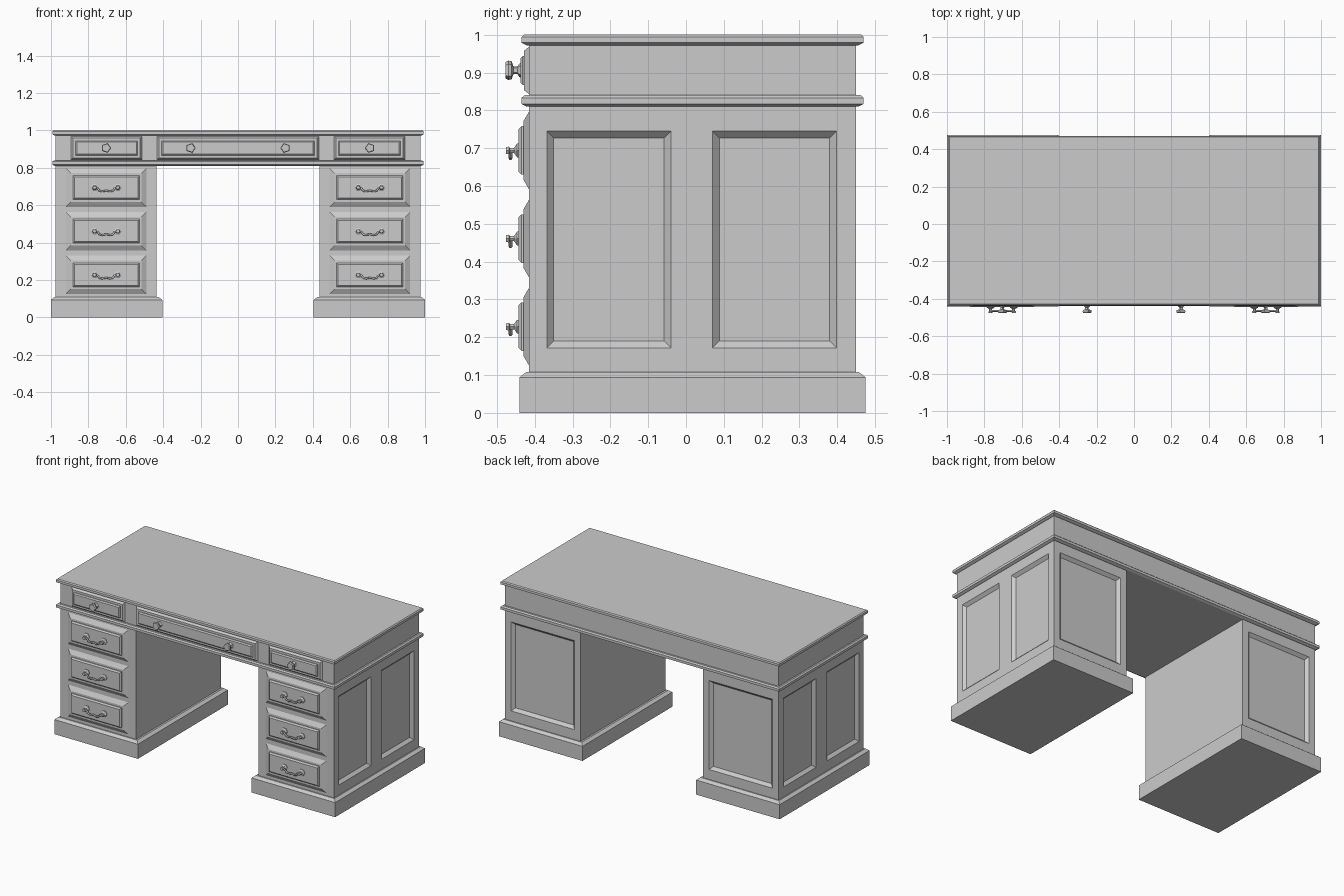
import bpy, bmesh, math
from mathutils import Vector

cube = bpy.data.objects.get("Cube")
if cube:
    bpy.data.objects.remove(cube, do_unlink=True)

grey = bpy.data.materials.new("plain grey")
grey.use_nodes = True
colour = (0.6, 0.6, 0.6, 1)
grey.diffuse_color = colour
grey.node_tree.nodes["Principled BSDF"].inputs["Base Color"].default_value = colour


def add_object(name, data, mirror=False):
    obj = bpy.data.objects.new(name, data)
    data.materials.append(grey)
    bpy.context.collection.objects.link(obj)
    if mirror:
        obj.modifiers.new("Mirror", "MIRROR").use_axis = (True, False, False)
    return obj


def finish(name, bm, mirror):
    bmesh.ops.recalc_face_normals(bm, faces=bm.faces)
    mesh = bpy.data.meshes.new(name)
    bm.to_mesh(mesh)
    bm.free()
    return add_object(name, mesh, mirror)


def loft(name, rings, mirror=False):
    """Join matching rings of points into a closed solid."""
    bm = bmesh.new()
    loops = [[bm.verts.new(p) for p in ring] for ring in rings]
    n = len(loops[0])
    for a, b in zip(loops, loops[1:]):
        for i in range(n):
            j = (i + 1) % n
            bm.faces.new((a[i], a[j], b[j], b[i]))
    bm.faces.new(loops[0])
    bm.faces.new(loops[-1])
    return finish(name, bm, mirror)


def rect(u0, u1, v0, v1, inset):
    u0, u1, v0, v1 = u0 + inset, u1 - inset, v0 + inset, v1 - inset
    return [(u0, v0), (u1, v0), (u1, v1), (u0, v1)]


def slab(name, bounds, levels, mirror=False):
    """Horizontal slab; levels are (inset, z)."""
    return loft(name, [[(u, v, z) for u, v in rect(*bounds, i)] for i, z in levels], mirror)


def front_panel(name, bounds, levels, mirror=False):
    """Moulded panel facing the front; levels are (inset, y)."""
    return loft(name, [[(u, y, v) for u, v in rect(*bounds, i)] for i, y in levels], mirror)


def turned(name, x, z, sides, profile, mirror=True):
    """Turned fitting along y; profile is (radius, y)."""
    angles = [math.pi + math.tau * i / sides for i in range(sides)]
    return loft(name, [[(x + r * math.cos(a), y, z + r * math.sin(a)) for a in angles]
                       for r, y in profile], mirror)


FRONT, BACK = -0.415, 0.45

# Table top, apron and lower moulding
edge = (-0.993, 0.993, -0.435, 0.47)
slab("table_top", edge, [(0.014, 0.972), (0, 0.979), (0, 0.994), (0.006, 1.0)])
slab("apron", (-0.975, 0.975, FRONT, BACK), [(0, 0.83), (0, 0.98)])
slab("apron_moulding", edge, [(0.014, 0.81), (0, 0.817), (0, 0.833), (0.008, 0.84)])

# Plinths
slab("plinth", (0.405, 1.0, -0.44, 0.475), [(0, 0), (0, 0.094), (0.018, 0.108)], True)

# Pedestals with sunken panels on the outer side and the back
side_spans = [(-0.368, -0.04), (0.07, 0.398)]
back_span = (0.48, 0.93)
panel_z = (0.172, 0.745)
bm = bmesh.new()
bmesh.ops.create_cube(bm, size=1)
low, high = Vector((0.435, FRONT, 0.09)), Vector((0.975, BACK, 0.82))
for v in bm.verts:
    v.co = [(a + b) / 2 + c * (b - a) for a, b, c in zip(low, high, v.co)]
cuts = [(0, x) for x in back_span] + [(2, z) for z in panel_z]
cuts += [(1, y) for span in side_spans for y in span]
for axis, value in cuts:
    normal = Vector((0, 0, 0))
    normal[axis] = 1
    bmesh.ops.bisect_plane(bm, geom=bm.verts[:] + bm.edges[:] + bm.faces[:],
                           plane_co=normal * value, plane_no=normal)
bm.normal_update()


def panel_faces(axis, span):
    other = 1 - axis
    return [f for f in bm.faces if f.normal[axis] > 0.9
            and span[0] < f.calc_center_median()[other] < span[1]
            and panel_z[0] < f.calc_center_median().z < panel_z[1]]


for axis, span in [(0, side_spans[0]), (0, side_spans[1]), (1, back_span)]:
    bmesh.ops.inset_region(bm, faces=panel_faces(axis, span), thickness=0.018,
                           depth=-0.018, use_even_offset=True)
finish("pedestal", bm, True)

# Pedestal drawers with drop handles
CENTRE = 0.705
for number, z in enumerate((0.228, 0.461, 0.694)):
    label = f"{('lower', 'middle', 'upper')[number]}_drawer"
    front_panel(label, (0.49, 0.92, z - 0.103, z + 0.103),
                [(0, FRONT + 0.01), (0, FRONT), (0.026, -0.43)], True)
    front_panel(label + "_panel", (0.527, 0.883, z - 0.064, z + 0.064),
                [(0, -0.425), (0, -0.435), (0.008, -0.443)], True)
    for offset in (-0.062, 0.062):
        turned(label + "_rosette", CENTRE + offset, z, 6,
               [(0.021, -0.44), (0.021, -0.447), (0.012, -0.452), (0.008, -0.455),
                (0.008, -0.466), (0.012, -0.468), (0.01, -0.476)])
    curve = bpy.data.curves.new(label + "_handle", "CURVE")
    curve.dimensions = "3D"
    curve.bevel_depth = 0.0055
    curve.bevel_resolution = 1
    curve.use_fill_caps = True
    path = [(-0.062, 0), (-0.045, -0.004), (-0.036, -0.017), (-0.02, -0.02), (0, -0.016)]
    path += [(-x, dz) for x, dz in reversed(path[:-1])]
    spline = curve.splines.new("POLY")
    spline.points.add(len(path) - 1)
    for point, (x, dz) in zip(spline.points, path):
        point.co = (CENTRE + x, -0.464, z + dz, 1)
    add_object(label + "_handle", curve, True)

# Apron drawers
apron_levels = [(0, FRONT + 0.01), (0, FRONT), (0.01, -0.428)]
raised_levels = [(0.024, -0.424), (0.024, -0.432), (0.031, -0.438)]
for label, x0, x1, mirror in (("side_apron_drawer", 0.513, 0.893, True),
                              ("centre_apron_drawer", -0.432, 0.432, False)):
    bounds = (x0, x1, 0.843, 0.968)
    front_panel(label, bounds, apron_levels, mirror)
    front_panel(label + "_panel", bounds, raised_levels, mirror)

# Five-sided knobs
for x in (0.253, CENTRE):
    turned("drawer_knob", x, 0.906, 5,
           [(0.022, -0.436), (0.018, -0.441), (0.01, -0.446), (0.01, -0.456),
            (0.025, -0.461), (0.027, -0.47), (0.023, -0.477)])
